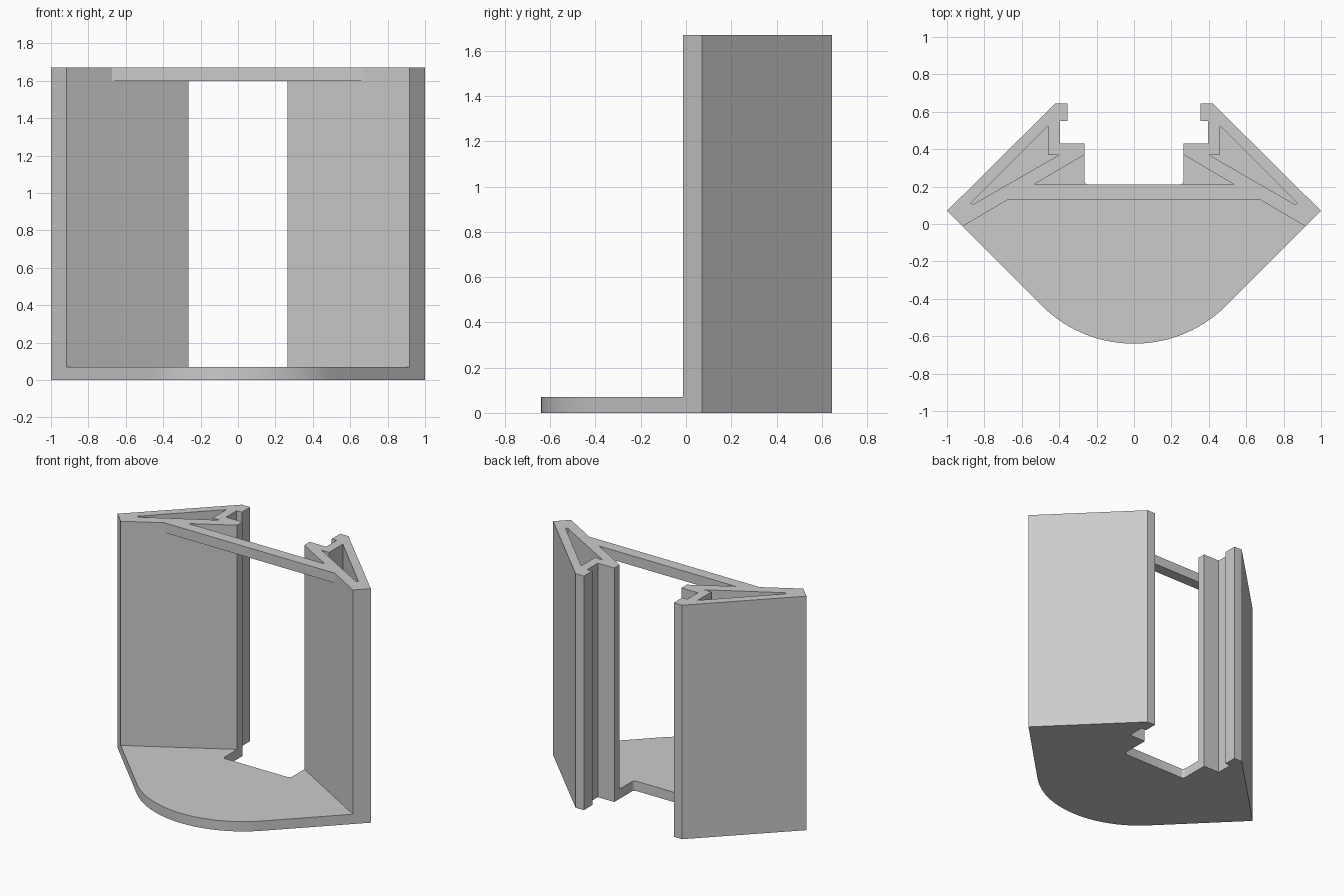
import bpy
import bmesh
import math

cube = bpy.data.objects.get("Cube")
if cube:
    bpy.data.objects.remove(cube, do_unlink=True)

grey = bpy.data.materials.new("plain_grey")
grey.use_nodes = True
grey.diffuse_color = (0.6, 0.6, 0.6, 1)
grey.node_tree.nodes["Principled BSDF"].inputs["Base Color"].default_value = (0.6, 0.6, 0.6, 1)

HEIGHT = 1.67
PLATE = 0.07


def prism(name, loops, z0, z1):
    """Extrude an outline, with optional holes, from z0 up to z1."""
    bm = bmesh.new()
    edges = []
    for loop in loops:
        verts = [bm.verts.new((x, y, z0)) for x, y in loop]
        edges += [bm.edges.new((a, b)) for a, b in zip(verts, verts[1:] + verts[:1])]
    bmesh.ops.triangle_fill(bm, use_beauty=True, edges=edges)
    result = bmesh.ops.extrude_face_region(bm, geom=bm.faces[:])
    top = [v for v in result["geom"] if isinstance(v, bmesh.types.BMVert)]
    bmesh.ops.translate(bm, verts=top, vec=(0, 0, z1 - z0))
    bmesh.ops.recalc_face_normals(bm, faces=bm.faces[:])
    mesh = bpy.data.meshes.new(name)
    bm.to_mesh(mesh)
    bm.free()
    mesh.materials.append(grey)
    obj = bpy.data.objects.new(name, mesh)
    bpy.context.collection.objects.link(obj)
    return obj


def mirrored(points):
    """Close a half outline by its reflection across x = 0."""
    return points + [(-x, y) for x, y in reversed(points)]


# Back edge of a side wall, with its hooked rail groove
rail = [(0.265, 0.43), (0.395, 0.43), (0.395, 0.55), (0.355, 0.55),
        (0.355, 0.645), (0.42, 0.645), (1, 0.07), (0.917, -0.013)]

# Base plate: notched back and rounded front
radius, centre_y, steps = 0.7, 0.06, 16
arc = []
for i in range(steps):
    a = math.radians(45) * (1 - (i + 0.5) / steps * 0.999)
    arc.append((radius * math.sin(a), centre_y - radius * math.cos(a)))
arc.insert(0, (0.495, -0.435))
notch = [(0.245, 0.21), (0.255, 0.213), (0.262, 0.22), (0.265, 0.23)]
base = prism("base_plate", [mirrored(notch + rail + arc)], 0, PLATE)

# Hollow side walls
wall = [(0.265, 0.37)] + rail
pocket = [(0.46, 0.525), (0.46, 0.37), (0.4, 0.37), (0.86, 0.105), (0.873, 0.112)]
for name, side in (("left_wall", 1), ("right_wall", -1)):
    loops = [[(side * x, y) for x, y in loop] for loop in (wall, pocket)]
    prism(name, loops, PLATE, HEIGHT)

# Crossbar joining the walls at the top
prism("top_crossbar", [mirrored([(0.54, 0.21), (0.675, 0.13)])], 1.6, HEIGHT)

# Smooth the rounded edges of the base
bpy.ops.object.select_all(action="DESELECT")
base.select_set(True)
bpy.context.view_layer.objects.active = base
bpy.ops.object.shade_smooth_by_angle(angle=math.radians(35))
